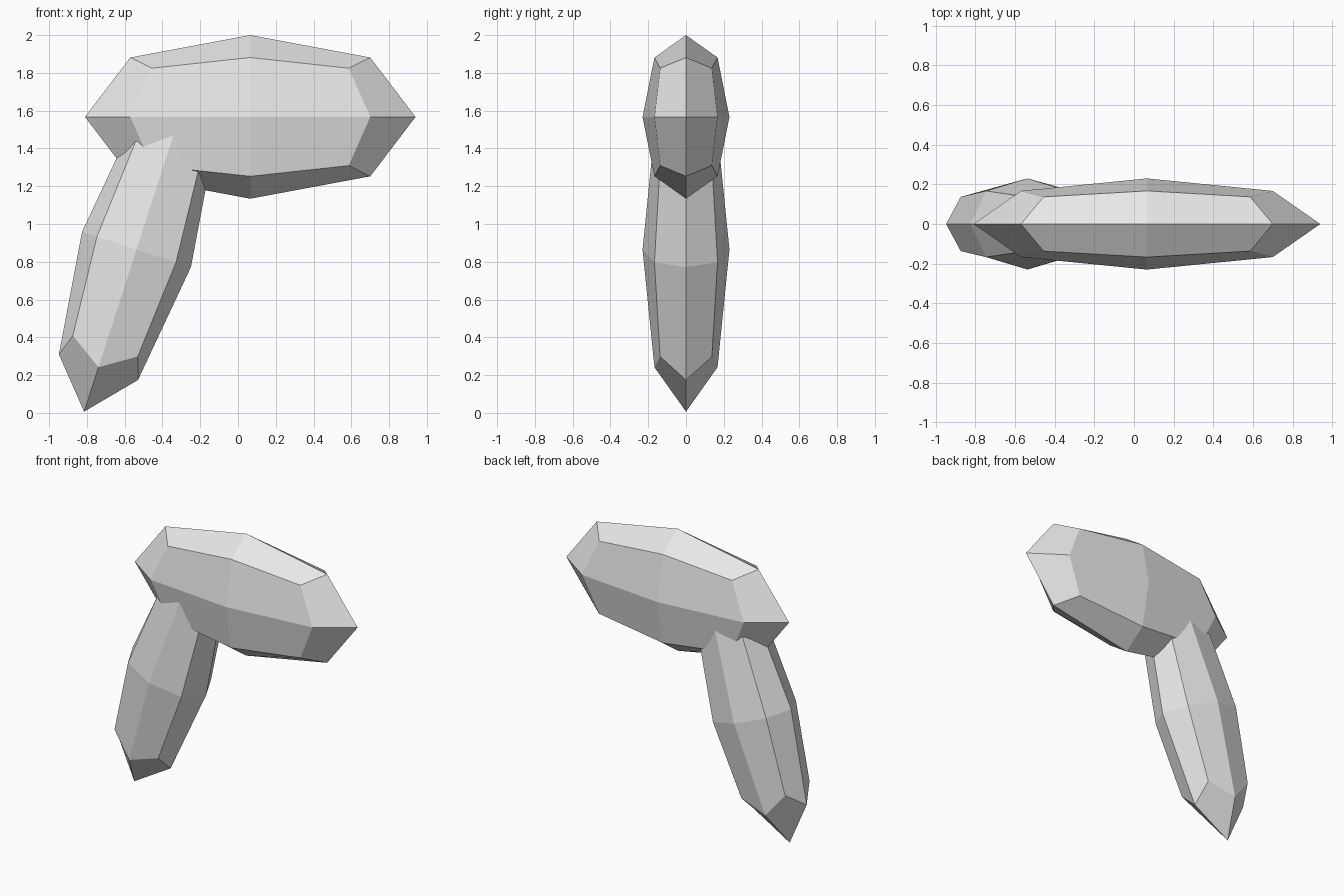
import bpy
import math

default_cube = bpy.data.objects.get("Cube")
if default_cube:
    bpy.data.objects.remove(default_cube, do_unlink=True)

# Plain grey material
grey = bpy.data.materials.new("light_grey")
grey.use_nodes = True
colour = (0.8, 0.8, 0.8, 1.0)
grey.diffuse_color = colour
grey.node_tree.nodes["Principled BSDF"].inputs["Base Color"].default_value = colour

# A once-subdivided cube shrinks to this fraction of its half size
SHRINK = 0.8395


def faceted_block(name, centre, radii, tilt=0.0):
    """Low-poly rounded block with the given half extents, tilted about y."""
    bpy.ops.mesh.primitive_cube_add(size=2, location=centre)
    block = bpy.context.object
    block.name = name
    block.scale = [r / SHRINK for r in radii]
    bpy.ops.object.transform_apply(location=False, rotation=False, scale=True)
    block.rotation_euler.y = math.radians(tilt)
    rounding = block.modifiers.new("rounding", "SUBSURF")
    rounding.levels = rounding.render_levels = 1
    rounding.use_limit_surface = True
    bpy.ops.object.modifier_apply(modifier=rounding.name)
    bpy.ops.object.shade_flat()
    block.data.materials.append(grey)
    return block


# Horizontal upper body and the slanted grip under its right end
faceted_block("upper_body", (0.065, 0, 1.567), (0.875, 0.23, 0.433))
faceted_block("grip", (-0.5375, 0, 0.865), (0.303, 0.23, 0.902), tilt=17.9)
